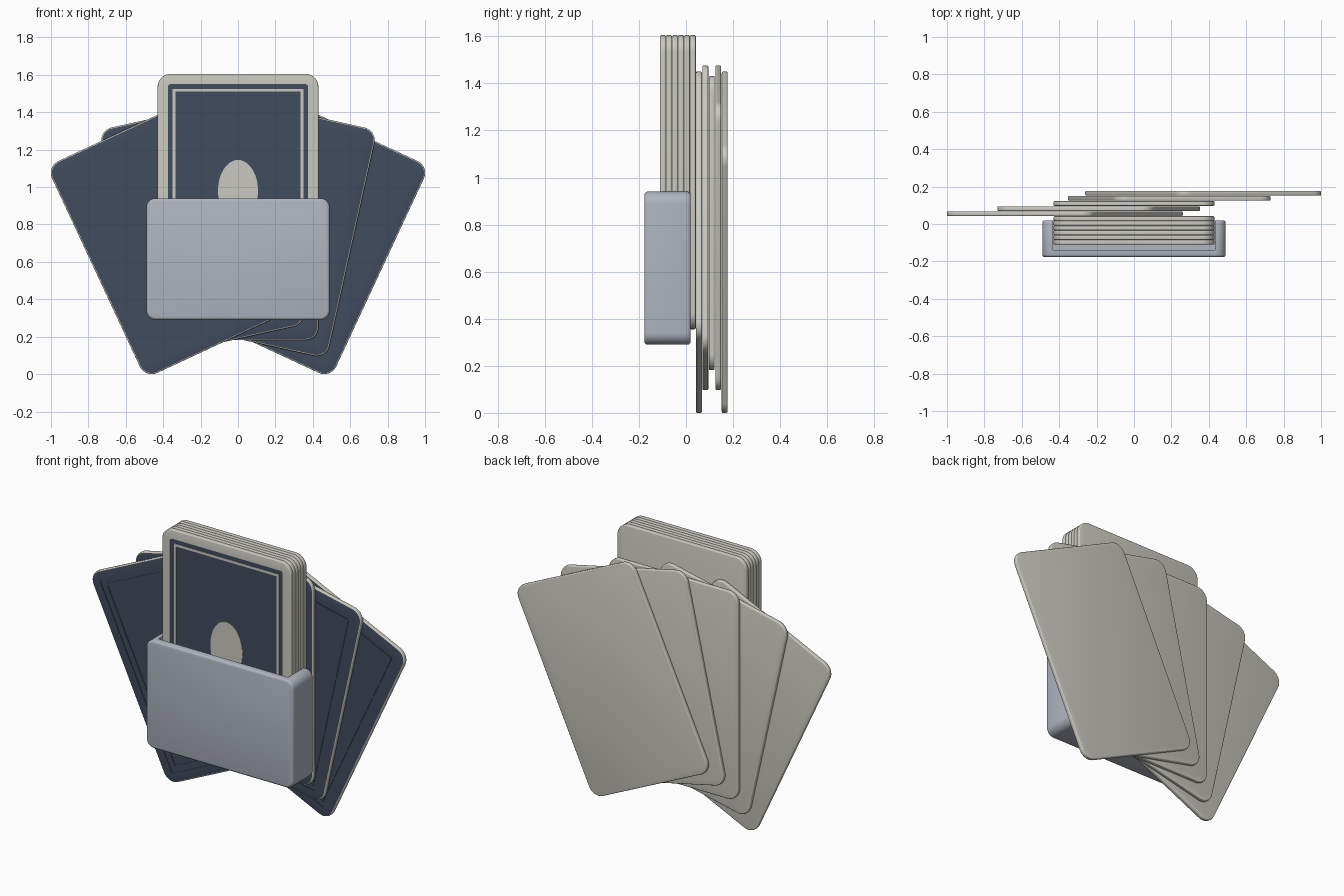
import bpy, bmesh
from math import sin, cos, radians, pi

cube = bpy.data.objects.get("Cube")
if cube:
    bpy.data.objects.remove(cube, do_unlink=True)


def material(name, color):
    m = bpy.data.materials.new(name)
    m.use_nodes = True
    m.diffuse_color = (*color, 1)
    m.node_tree.nodes["Principled BSDF"].inputs["Base Color"].default_value = (*color, 1)
    return m


CREAM = material("cream", (0.60, 0.59, 0.53))
NAVY = material("navy", (0.053, 0.072, 0.112))
GREY = material("blue grey", (0.43, 0.46, 0.53))


def outline(w, h, r, inset):
    """Rounded rectangle in x and z, shrunk by inset."""
    rad = max(r - inset, 0.003)
    cx, cz = w / 2 - inset - rad, h / 2 - inset - rad
    pts = []
    for q, (sx, sz) in enumerate([(1, 1), (-1, 1), (-1, -1), (1, -1)]):
        for i in range(9):
            a = (q + i / 8) * pi / 2
            pts.append((sx * cx + rad * cos(a), sz * cz + rad * sin(a)))
    return pts


def slab(name, w, h, r, rings, mats, accent=()):
    """Loft rounded rectangles from back to front; accent bands use the second material."""
    bm = bmesh.new()
    loops = [[bm.verts.new((x, y, z)) for x, z in outline(w, h, r, inset)]
             for inset, y in rings]
    n = len(loops[0])
    for k, (a, b) in enumerate(zip(loops, loops[1:])):
        for i in range(n):
            j = (i + 1) % n
            f = bm.faces.new((a[i], a[j], b[j], b[i]))
            f.material_index = int(k in accent)
    bm.faces.new(loops[0])
    front = bm.faces.new(loops[-1])
    front.material_index = int(len(rings) - 1 in accent)
    bmesh.ops.recalc_face_normals(bm, faces=bm.faces)
    mesh = bpy.data.meshes.new(name)
    bm.to_mesh(mesh)
    bm.free()
    for m in mats:
        mesh.materials.append(m)
    ob = bpy.data.objects.new(name, mesh)
    bpy.context.collection.objects.link(ob)
    return ob


def smooth(ob):
    bpy.ops.object.select_all(action='DESELECT')
    ob.select_set(True)
    bpy.context.view_layer.objects.active = ob
    bpy.ops.object.shade_smooth_by_angle(angle=radians(50))


def rounded_edges(depth, b):
    """Back-to-front rings of a slab with softened rims."""
    quarter = [(b - b * cos(t), b - b * sin(t)) for t in (0, pi / 6, pi / 3, pi / 2)]
    return [(i, depth - y) for i, y in reversed(quarter)] + quarter


W, H, R, T = 0.86, 1.25, 0.07, 0.025
RECESS = 0.003
body = rounded_edges(T, 0.006)
relief = [(0.055, 0), (0.055, RECESS), (0.08, RECESS), (0.08, 0),
          (0.095, 0), (0.095, RECESS)]
first = len(body) - 1
ALL_NAVY = range(first, first + 7)                 # whole printed side
FRAMED = (first + 2, first + 6)                    # band and centre only


def card(name, x, y, z, angle=0, accent=(), printed=True, emblem=None):
    ob = slab(name, W, H, R, body + (relief if printed else []), [CREAM, NAVY], accent)
    ob.location = (x, y, z)
    ob.rotation_euler.y = angle
    smooth(ob)
    if emblem:
        bpy.ops.mesh.primitive_cylinder_add(vertices=48, radius=1, depth=0.006,
                                            location=(x, y + 0.003, z))
        oval = bpy.context.object
        oval.name = name + "_oval"
        oval.scale = (0.107, 0.165, 1)
        oval.rotation_euler = (pi / 2, angle, 0)
        oval.data.materials.append(emblem)
        smooth(oval)


# Upright deck
for i in range(6):
    card(f"deck_card_{i + 1}", 0, -0.11 + 0.0253 * i, 0.98,
         accent=FRAMED if i == 0 else (), printed=i == 0,
         emblem=CREAM if i == 0 else None)

# Fan of cards swung about a low pivot, the leftmost in front
REACH, PIVOT_Z = 0.875, -0.068
for i in range(5):
    a = radians(12.5 * (i - 2))
    card(f"fan_card_{i + 1}", REACH * sin(a), 0.0425 + 0.0273 * i,
         PIVOT_Z + REACH * cos(a), a, ALL_NAVY, emblem=NAVY)

# Holder, hollowed from the top and back
holder = slab("card_holder", 0.98, 0.65, 0.05, rounded_edges(0.197, 0.014), [GREY])
holder.location = (0, -0.177, 0.615)
bpy.ops.mesh.primitive_cube_add(size=1, location=(0, 0.06, 0.85))
cutter = bpy.context.object
cutter.name = "holder_cutter"
cutter.scale = (0.864, 0.4, 1.0)
cutter.data.materials.append(GREY)
cutter.hide_render = True
bpy.context.view_layer.update()
cut = holder.modifiers.new("hollow", 'BOOLEAN')
cut.operation = 'DIFFERENCE'
cut.solver = 'EXACT'
cut.object = cutter
bpy.context.view_layer.objects.active = holder
bpy.ops.object.modifier_apply(modifier=cut.name)
bpy.data.objects.remove(cutter, do_unlink=True)
smooth(holder)
